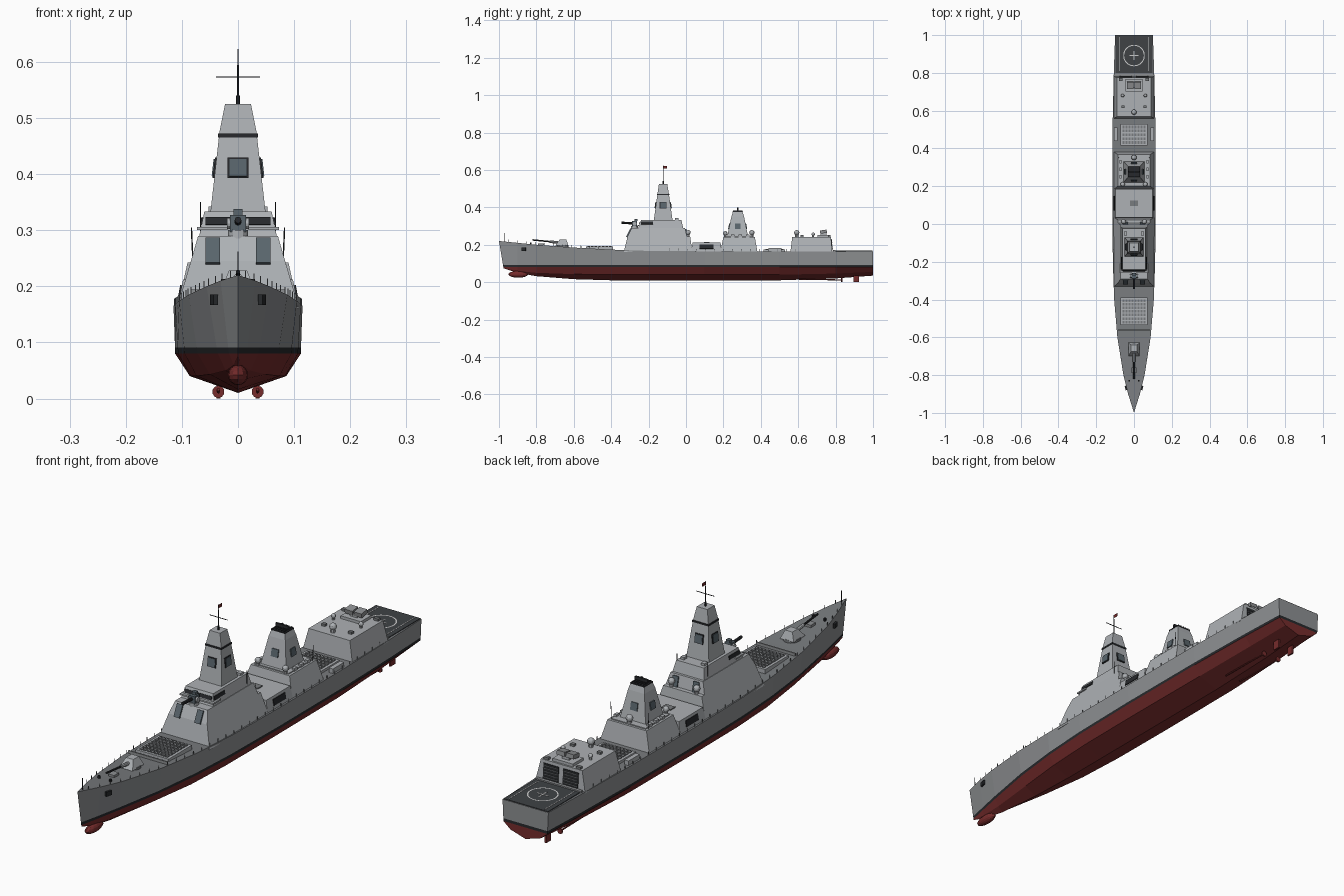
import bpy, bmesh, math
from mathutils import Matrix, Vector, Euler

if "Cube" in bpy.data.objects:
    bpy.data.objects.remove(bpy.data.objects["Cube"])


def mat(name, r, g, b):
    m = bpy.data.materials.new(name)
    m.diffuse_color = (r, g, b, 1)
    m.use_nodes = True
    m.node_tree.nodes["Principled BSDF"].inputs["Base Color"].default_value = m.diffuse_color
    return m


HULL = mat("hull_grey", .27, .28, .29)
UPPER = mat("upper_grey", .42, .44, .46)
DECK = mat("deck_grey", .19, .20, .21)
DARK = mat("dark", .02, .022, .025)
FLIGHT = mat("flight_deck", .05, .055, .06)
PANEL = mat("panel", .10, .13, .15)
RED = mat("red", .18, .025, .025)
WHITE = mat("white", .75, .75, .75)


def finish(name, bm, mats):
    bmesh.ops.recalc_face_normals(bm, faces=bm.faces)
    me = bpy.data.meshes.new(name)
    bm.to_mesh(me)
    bm.free()
    for m in mats:
        me.materials.append(m)
    ob = bpy.data.objects.new(name, me)
    bpy.context.collection.objects.link(ob)
    return ob


def boxes(name, items, m):
    """One object from many (location, size[, rotation]) boxes."""
    bm = bmesh.new()
    for loc, size, *rot in items:
        r = Euler(rot[0] if rot else (0, 0, 0)).to_matrix().to_4x4()
        bmesh.ops.create_cube(bm, size=1, matrix=Matrix.Translation(loc) @ r @ Matrix.Diagonal((*size, 1)))
    return finish(name, bm, [m])


def rod(name, a, b, r, m, seg=8, r2=None):
    a, b = Vector(a), Vector(b)
    bm = bmesh.new()
    mx = Matrix.Translation((a + b) / 2) @ (b - a).to_track_quat('Z', 'Y').to_matrix().to_4x4()
    bmesh.ops.create_cone(bm, cap_ends=True, segments=seg, radius1=r, radius2=r if r2 is None else r2,
                          depth=(b - a).length, matrix=mx)
    return finish(name, bm, [m])


def ball(name, loc, size, m, u=12, v=8):
    bm = bmesh.new()
    bmesh.ops.create_uvsphere(bm, u_segments=u, v_segments=v, radius=1,
                              matrix=Matrix.Translation(loc) @ Matrix.Diagonal((*size, 1)))
    return finish(name, bm, [m])


def dome(name, x, y, z, r=.013):
    rod(name + "_stand", (x, y, z), (x, y, z + r), r * .6, UPPER)
    ball(name, (x, y, z + 1.6 * r), (r, r, r), UPPER)


def tapered(name, base, top, m=UPPER):
    """Block between two rectangles, each (y_front, y_back, half_width, z)."""
    bm = bmesh.new()
    rings = [[bm.verts.new(p) for p in ((-w, f, z), (w, f, z), (w, b, z), (-w, b, z))] for f, b, w, z in (base, top)]
    for r in rings:
        bm.faces.new(r)
    for i in range(4):
        j = (i + 1) % 4
        bm.faces.new((rings[0][i], rings[0][j], rings[1][j], rings[1][i]))
    finish(name, bm, [m])
    return base, top


def plate(name, block, side, u, z, w, h, m, t=.006):
    """Thin plate lying on one sloping face of a tapered block."""
    (f0, b0, w0, z0), (f1, b1, w1, z1) = block
    k = (z - z0) / (z1 - z0)
    if side in ("front", "back"):
        p, q = (f0, f1) if side == "front" else (b0, b1)
        return boxes(name, [((u, p + (q - p) * k, z), (w, t, h), (-math.atan2(q - p, z1 - z0), 0, 0))], m)
    s = 1 if side == "right" else -1
    return boxes(name, [((s * (w0 + (w1 - w0) * k), u, z), (t, w, h), (0, s * math.atan2(w1 - w0, z1 - z0), 0))], m)


# Hull: y, deck half width, waterline half width, chine half width, keel z, chine z, deck z
ST = [(-1, 0, 0, 0, .074, .076, .22), (-.9, .031, .016, .008, .05, .06, .21), (-.8, .056, .036, .022, .032, .05, .2),
      (-.6, .088, .072, .05, .016, .043, .185), (-.4, .105, .095, .074, .01, .04, .174),
      (-.2, .112, .107, .084, .01, .04, .167), (.1, .115, .112, .086, .01, .04, .165),
      (.5, .114, .111, .084, .01, .04, .165), (.8, .107, .104, .076, .02, .046, .165), (1, .1, .096, .066, .035, .055, .165)]
bm = bmesh.new()
rows = []
for y, wd, ww, wc, zk, zc, zd in ST:
    prof = [(0, zk), (wc, zc), (ww, .08), (ww + (wd - ww) * .1, .091), (wd, zd)]
    ring = prof + [(-x, z) for x, z in reversed(prof[1:])]
    rows.append([bm.verts.new((x, y + (.022 * (.22 - z) / .13 if y == -1 else 0), z)) for x, z in ring])
BAND = [2, 2, 1, 0, 3, 0, 1, 2, 2]
for a, b in zip(rows, rows[1:]):
    for i in range(9):
        j = (i + 1) % 9
        bm.faces.new((a[i], a[j], b[j], b[i])).material_index = BAND[i]
e = rows[-1]
for ids, mi in (((0, 1, 2, 7, 8), 2), ((2, 3, 6, 7), 1), ((3, 4, 5, 6), 0)):
    bm.faces.new([e[i] for i in ids]).material_index = mi
bmesh.ops.remove_doubles(bm, verts=bm.verts, dist=.0005)
finish("hull", bm, [HULL, DARK, RED, DECK])


def edge(y):
    for a, b in zip(ST, ST[1:]):
        if a[0] <= y <= b[0]:
            k = (y - a[0]) / (b[0] - a[0])
            return a[1] + (b[1] - a[1]) * k, a[6] + (b[6] - a[6]) * k


# Underwater fittings
ball("bow_sonar_bulb", (0, -.897, .042), (.018, .053, .018), RED)
for s in (-1, 1):
    boxes("rudder", [((s * .035, .91, .018), (.007, .03, .036))], RED)
    rod("propeller_shaft", (s * .035, .6, .016), (s * .035, .83, .012), .003, RED)
    rod("propeller", (s * .035, .83, .012), (s * .035, .836, .012), .011, RED, 10)
    boxes("anchor", [((s * .043, -.868, .176), (.008, .024, .018), (0, 0, -s * .26))], DARK)
    rod("mooring_bollard", (s * .025, -.83, .2), (s * .025, -.83, .213), .005, DARK)

# Deck edge stanchions
posts = []
for i in range(36):
    w, z = edge(-.95 + i * .048)
    posts += [((s * (w - .002), -.95 + i * .048, z + .006), (.0018, .0018, .014)) for s in (-1, 1)]
boxes("stanchions", posts, DECK)
rod("jackstaff", (0, -.968, .21), (0, -.968, .262), .0012, DARK, 6)

# Main gun
rod("gun_ring", (0, -.66, .185), (0, -.66, .198), .033, DECK, 16)
tapered("gun_turret", (-.7, -.628, .03, .195), (-.675, -.64, .016, .228))
rod("gun_barrel", (0, -.69, .213), (0, -.82, .226), .004, DARK)
rod("gun_sleeve", (0, -.685, .212), (0, -.73, .217), .007, UPPER)
boxes("breakwater", [((0, -.56, .187), (.17, .005, .014))], HULL)
boxes("deck_hatch", [((0, -.775, .203), (.025, .03, .01))], HULL)


# Missile cell decks
def cells(y0, y1, z, n):
    boxes("cell_deck", [((0, (y0 + y1) / 2, z - .008), (.144, y1 - y0, .022))], UPPER)
    p = (y1 - y0 - .012) / n
    boxes("cell_lids", [((-.056 + i * .016, y0 + .006 + p * (j + .5), z + .004), (.011, p * .68, .004))
                        for i in range(8) for j in range(n)], DECK)


cells(-.535, -.39, .188, 7)
cells(.415, .53, .172, 5)
for s in (-1, 1):
    boxes("side_launcher", [((s * .097, .475, .173), (.018, .07, .02))], UPPER)

# Forward superstructure and bridge
low = tapered("forward_house", (-.333, .035, .109, .16), (-.312, .022, .084, .245))
mid = tapered("forward_house_upper", (-.312, .005, .084, .245), (-.29, -.005, .071, .29))
bridge = tapered("bridge", (-.255, -.015, .069, .29), (-.24, -.025, .06, .333))
plate("bridge_window_front", bridge, "front", 0, .316, .116, .014, DARK)
boxes("bridge_ledge", [((0, -.235, .303), (.146, .05, .006))], UPPER)
for s in ("left", "right"):
    plate("bridge_window_side", bridge, s, -.208, .316, .065, .014, DARK)
for s in (-1, 1):
    plate("radar_front", mid, "front", s * .045, .262, .025, .05, PANEL, .012)
    plate("radar_back", mid, "back", s * .045, .264, .025, .04, PANEL, .01)
    dome("forward_dome", s * .055, .012, .245, .013)
    rod("whip_antenna", (s * .067, -.04, .285), (s * .067, -.04, .35), .0012, DARK, 6)
    boxes("roof_locker", [((s * .045, -.05, .337), (.016, .02, .01))], UPPER)

# Close defence gun
rod("defence_gun_base", (0, -.275, .285), (0, -.275, .3), .018, UPPER, 12)
boxes("defence_gun_body", [((0, -.275, .312), (.028, .028, .03)), ((0, -.268, .332), (.016, .016, .012))], PANEL)
rod("defence_gun_drum", (-.02, -.275, .312), (.02, -.275, .312), .01, UPPER, 12)
rod("defence_gun_barrel", (0, -.28, .314), (0, -.345, .318), .006, DARK)

# Main mast
m1 = tapered("mast_tower", (-.172, -.072, .049, .333), (-.152, -.092, .033, .475))
tapered("mast_head", (-.152, -.092, .033, .475), (-.145, -.1, .023, .525))
boxes("mast_band", [((0, -.122, .469), (.072, .066, .007))], DARK)
m2 = None
for s in ("front", "back", "left", "right"):
    u = 0 if s in ("front", "back") else -.122
    plate("mast_radar_frame", m1, s, u, .411, .037, .037, DARK, .006)
    plate("mast_radar", m1, s, u, .411, .031, .031, PANEL, .01)
rod("mast_pole", (0, -.122, .52), (0, -.122, .623), .0022, DARK, 8, .001)
rod("mast_pole_base", (0, -.122, .52), (0, -.122, .54), .004, DARK)
boxes("mast_yard", [((0, -.122, .573), (.078, .002, .002))], DARK)
boxes("flag", [((0, -.112, .615), (.0015, .02, .013))], RED)

# Midship house with boat bays
house = tapered("midship_house", (.03, .19, .108, .16), (.035, .185, .098, .212))
for s in ("left", "right"):
    plate("boat_bay", house, s, .11, .19, .075, .024, DARK)
boxes("midship_hatch", [((0, .11, .213), (.04, .03, .006))], DECK)

# Aft superstructure and second tower
aft = tapered("aft_house", (.183, .382, .108, .16), (.2, .368, .085, .242))
boxes("aft_house_rim", [((0, .284, .243), (.15, .15, .006))], UPPER)
t2a = tapered("aft_tower", (.22, .332, .056, .242), (.243, .31, .036, .352))
tapered("aft_tower_cap", (.243, .31, .036, .352), (.25, .303, .03, .374))
for s in ("front", "back", "left", "right"):
    u = 0 if s in ("front", "back") else .276
    plate("aft_radar", t2a, s, u, .298, .03, .03, PANEL, .008)
boxes("aft_tower_grille", [((0, .2765, .376), (.062, .056, .004))] +
      [((-.024 + i * .012, .2765, .38), (.003, .05, .005)) for i in range(5)], DARK)
rod("rotating_radar_post", (0, .276, .375), (0, .276, .398), .004, DARK)
boxes("rotating_radar", [((0, .276, .388), (.056, .008, .012))], DARK)
dome("aft_dome", 0, .352, .242, .014)
for s in (-1, 1):
    dome("aft_side_dome", s * .06, .21, .242, .012)
    rod("whip_antenna_aft", (s * .08, .35, .235), (s * .083, .35, .305), .0012, DARK, 6)
    boxes("aft_lockers", [((s * .072, y, .248), (.012, .018, .012)) for y in (.25, .29, .33)], UPPER)

# Helicopter hangar
hangar = tapered("hangar", (.558, .782, .108, .16), (.568, .775, .09, .242))
for s in (-1, 1):
    plate("hangar_door", hangar, "back", s * .043, .2, .066, .06, DARK)
    for i in range(5):
        plate("door_rib", hangar, "back", s * .043, .178 + i * .011, .064, .002, DECK, .01)
    boxes("hangar_vent", [((s * .058, .62, .245), (.016, .014, .012)), ((s * .07, .765, .245), (.02, .014, .012))], DECK)
boxes("hangar_sill", [((0, .792, .168), (.2, .012, .008))], HULL)
dome("hangar_dome", 0, .592, .242, .014)
for s in (-1, 1):
    dome("hangar_side_dome", s * .06, .68, .242, .009)
boxes("launcher_base", [((0, .735, .247), (.088, .066, .012)), ((0, .735, .256), (.03, .03, .016))], UPPER)
boxes("launcher_box", [((s * .02, .735, .27), (.034, .036, .017), (.15, 0, 0)) for s in (-1, 1)], HULL)

# Flight deck with markings
tapered("flight_deck", (.8, .998, .097, .164), (.8, .998, .097, .168), FLIGHT)
bm = bmesh.new()
N = 40
ring = [[bm.verts.new((r * math.cos(2 * math.pi * i / N), .892 + r * math.sin(2 * math.pi * i / N), .1695))
         for r in (.052, .057)] for i in range(N)]
for i in range(N):
    a, b = ring[i], ring[(i + 1) % N]
    bm.faces.new((a[0], a[1], b[1], b[0]))
finish("landing_circle", bm, [WHITE])
boxes("landing_lines", [((0, .892, .169), (.05, .004, .001)), ((0, .892, .169), (.004, .05, .001))] +
      [((s * .078, .9, .169), (.003, .18, .001)) for s in (-1, 1)], WHITE)
